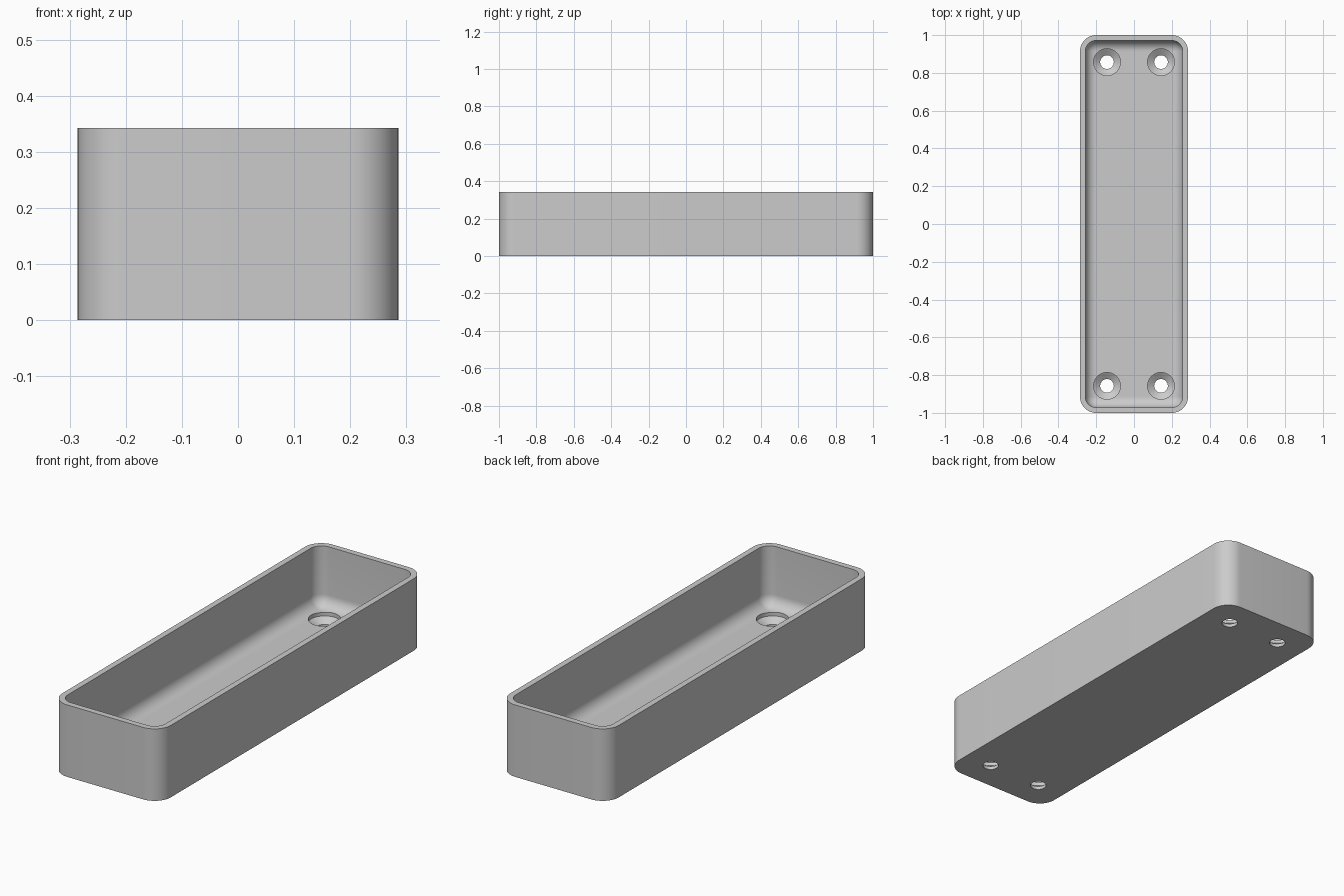
import bpy
import bmesh
from math import sin, cos, pi, radians

cube = bpy.data.objects.get("Cube")
if cube:
    bpy.data.objects.remove(cube, do_unlink=True)

HALF_X, HALF_Y, HEIGHT = 0.286, 1.0, 0.343
CORNER, WALL, FLOOR, FILLET = 0.086, 0.0286, 0.057, 0.0572
HOLE_X, HOLE_Y = 0.143, 0.857

grey = bpy.data.materials.new("plain grey")
grey.use_nodes = True
colour = (0.6, 0.6, 0.6, 1)
grey.diffuse_color = colour
grey.node_tree.nodes["Principled BSDF"].inputs["Base Color"].default_value = colour


def rounded_loop(bm, inset, z, steps=12):
    """Rounded rectangle whose corner radius shrinks with the inset."""
    r = max(CORNER - inset, 0.0002)
    cx, cy = HALF_X - inset - r, HALF_Y - inset - r
    verts = []
    for q, (sx, sy) in enumerate([(1, 1), (-1, 1), (-1, -1), (1, -1)]):
        for i in range(steps + 1):
            a = (q + i / steps) * pi / 2
            verts.append(bm.verts.new((sx * cx + r * cos(a), sy * cy + r * sin(a), z)))
    return verts


def round_loop(bm, x, y, r, z, n=48):
    return [bm.verts.new((x + r * cos(2 * pi * i / n), y + r * sin(2 * pi * i / n), z))
            for i in range(n)]


def skin(bm, loops):
    """Join successive loops and cap both ends."""
    for a, b in zip(loops, loops[1:]):
        for i in range(len(a)):
            j = (i + 1) % len(a)
            bm.faces.new((a[i], a[j], b[j], b[i]))
    bm.faces.new(loops[0][::-1])
    bm.faces.new(loops[-1])


def finish(bm, name):
    bmesh.ops.recalc_face_normals(bm, faces=bm.faces[:])
    mesh = bpy.data.meshes.new(name)
    bm.to_mesh(mesh)
    bm.free()
    obj = bpy.data.objects.new(name, mesh)
    bpy.context.collection.objects.link(obj)
    mesh.materials.append(grey)
    return obj


# Open tray: outer wall, rim, inner wall, rounded transition to the floor
bm = bmesh.new()
profile = [(0, 0), (0, HEIGHT), (WALL, HEIGHT)]
for i in range(11):
    a = i / 10 * pi / 2
    profile.append((WALL + FILLET * (1 - cos(a)), FLOOR + FILLET * (1 - sin(a))))
skin(bm, [rounded_loop(bm, inset, z) for inset, z in profile])
bmesh.ops.remove_doubles(bm, verts=bm.verts[:], dist=0.00001)
tray = finish(bm, "tray")

# Countersunk screw holes
bm = bmesh.new()
section = [(0.036, -0.05), (0.036, 0.016), (0.071, 0.04), (0.071, 0.12)]
for sx in (-1, 1):
    for sy in (-1, 1):
        skin(bm, [round_loop(bm, sx * HOLE_X, sy * HOLE_Y, r, z) for r, z in section])
cutter = finish(bm, "screw_hole_cutter")
cutter.hide_render = True

cut = tray.modifiers.new("screw holes", 'BOOLEAN')
cut.operation = 'DIFFERENCE'
cut.solver = 'EXACT'
cut.object = cutter

# Apply the cut, then remove the helper
bpy.ops.object.select_all(action='DESELECT')
tray.select_set(True)
bpy.context.view_layer.objects.active = tray
bpy.ops.object.modifier_apply(modifier=cut.name)
bpy.data.objects.remove(cutter, do_unlink=True)
bpy.ops.object.shade_smooth_by_angle(angle=radians(30))
